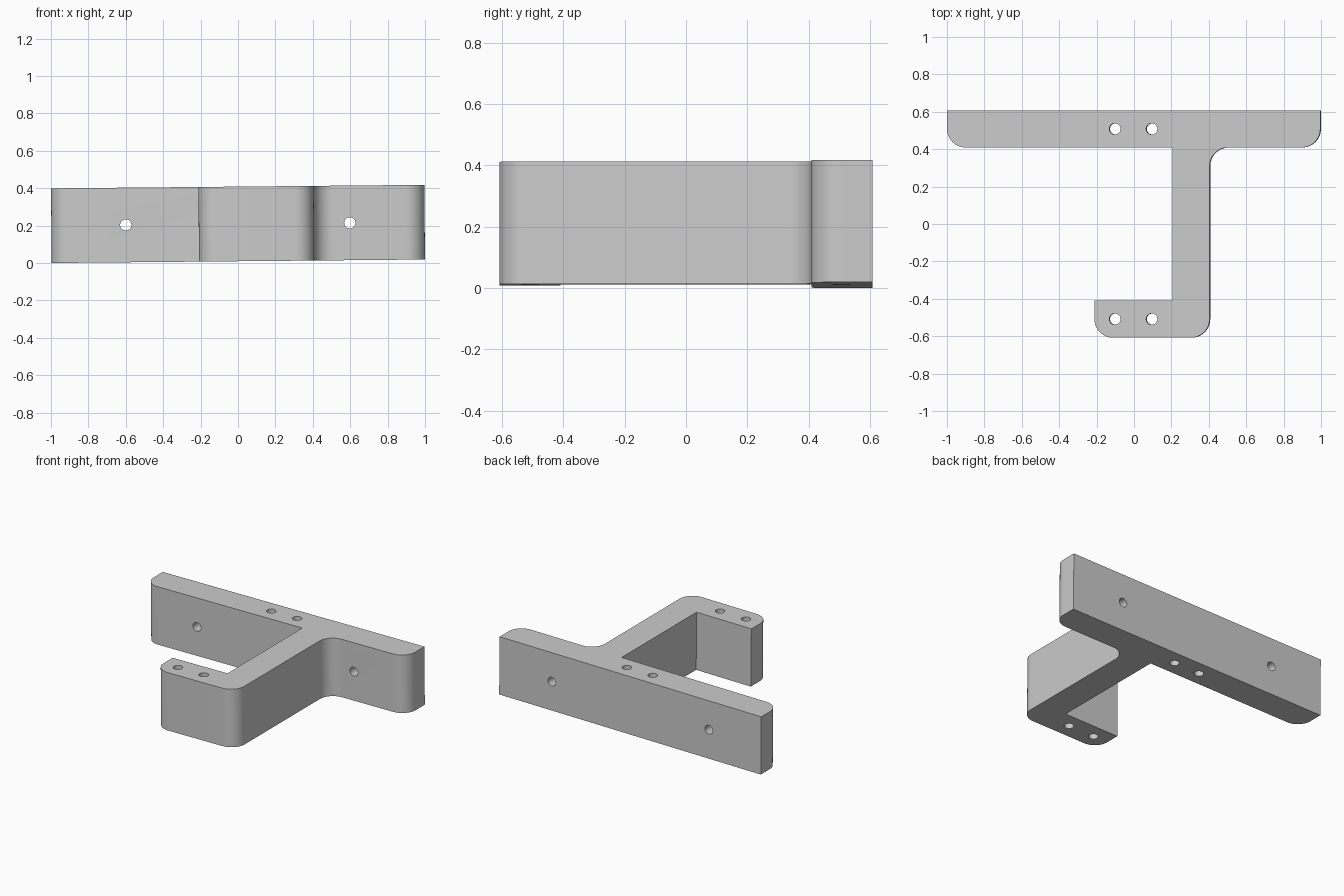
import bpy, bmesh
from math import pi, sin, cos, radians
from mathutils import Matrix

if "Cube" in bpy.data.objects:
    bpy.data.objects.remove(bpy.data.objects["Cube"])

H = 0.399      # bracket height
R = 0.1        # rounded corner radius
TILT = 0.0094  # slight lean of the whole part

def arc(cx, cy, a0, a1, n=16):
    return [(cx + R * cos(radians(a0 + (a1 - a0) * i / n)),
             cy + R * sin(radians(a0 + (a1 - a0) * i / n))) for i in range(n + 1)]

# Bracket outline, counter-clockwise from the back left corner
L, B, T = 0.998, 0.608, 0.199
inner = B - T
x0, x1, foot = 0.207, 0.207 + T, -0.21
outline = ([(-L, B)] + arc(-L + R, inner + R, 180, 270) + [(x0, inner), (x0, -inner), (foot, -inner)]
           + arc(foot + R, -B + R, 180, 270) + arc(x1 - R, -B + R, 270, 360)
           + arc(x1 + R, inner - R, 180, 90) + arc(L - R, inner + R, 270, 360) + [(L, B)])

def new_object(name, bm):
    bmesh.ops.recalc_face_normals(bm, faces=bm.faces)
    me = bpy.data.meshes.new(name)
    bm.to_mesh(me)
    bm.free()
    ob = bpy.data.objects.new(name, me)
    bpy.context.collection.objects.link(ob)
    return ob

# Bracket body: extruded outline
bm = bmesh.new()
face = bm.faces.new([bm.verts.new((x, y, 0)) for x, y in outline])
ext = bmesh.ops.extrude_face_region(bm, geom=[face])
bmesh.ops.translate(bm, vec=(0, 0, H), verts=[v for v in ext["geom"] if isinstance(v, bmesh.types.BMVert)])
bracket = new_object("bracket", bm)

# Screw holes: four vertical, two through the back bar
bm = bmesh.new()
def hole(matrix):
    bmesh.ops.create_cone(bm, cap_ends=True, segments=32, radius1=0.03, radius2=0.03, depth=0.8, matrix=matrix)

for y in (-B + T / 2, B - T / 2):
    for x in (-0.1, 0.097):
        hole(Matrix.Translation((x, y, H / 2)))
for x in (-0.6, 0.598):
    hole(Matrix.Translation((x, B - T / 2, H / 2)) @ Matrix.Rotation(pi / 2, 4, 'X'))
cutter = new_object("hole_cutter", bm)

# Cut the holes, then remove the helper
mod = bracket.modifiers.new("holes", 'BOOLEAN')
mod.object = cutter
mod.operation = 'DIFFERENCE'
mod.solver = 'EXACT'
bpy.context.view_layer.objects.active = bracket
bracket.select_set(True)
cutter.select_set(False)
bpy.ops.object.modifier_apply(modifier=mod.name)
bpy.data.objects.remove(cutter)

# Lean the part and rest its low end on the ground
bracket.data.transform(Matrix.Rotation(-TILT, 4, 'Y'))
low = min(v.co.z for v in bracket.data.vertices)
mid = (min(v.co.x for v in bracket.data.vertices) + max(v.co.x for v in bracket.data.vertices)) / 2
bracket.data.transform(Matrix.Translation((-mid, 0, -low)))
bpy.ops.object.shade_smooth_by_angle(angle=radians(30))
